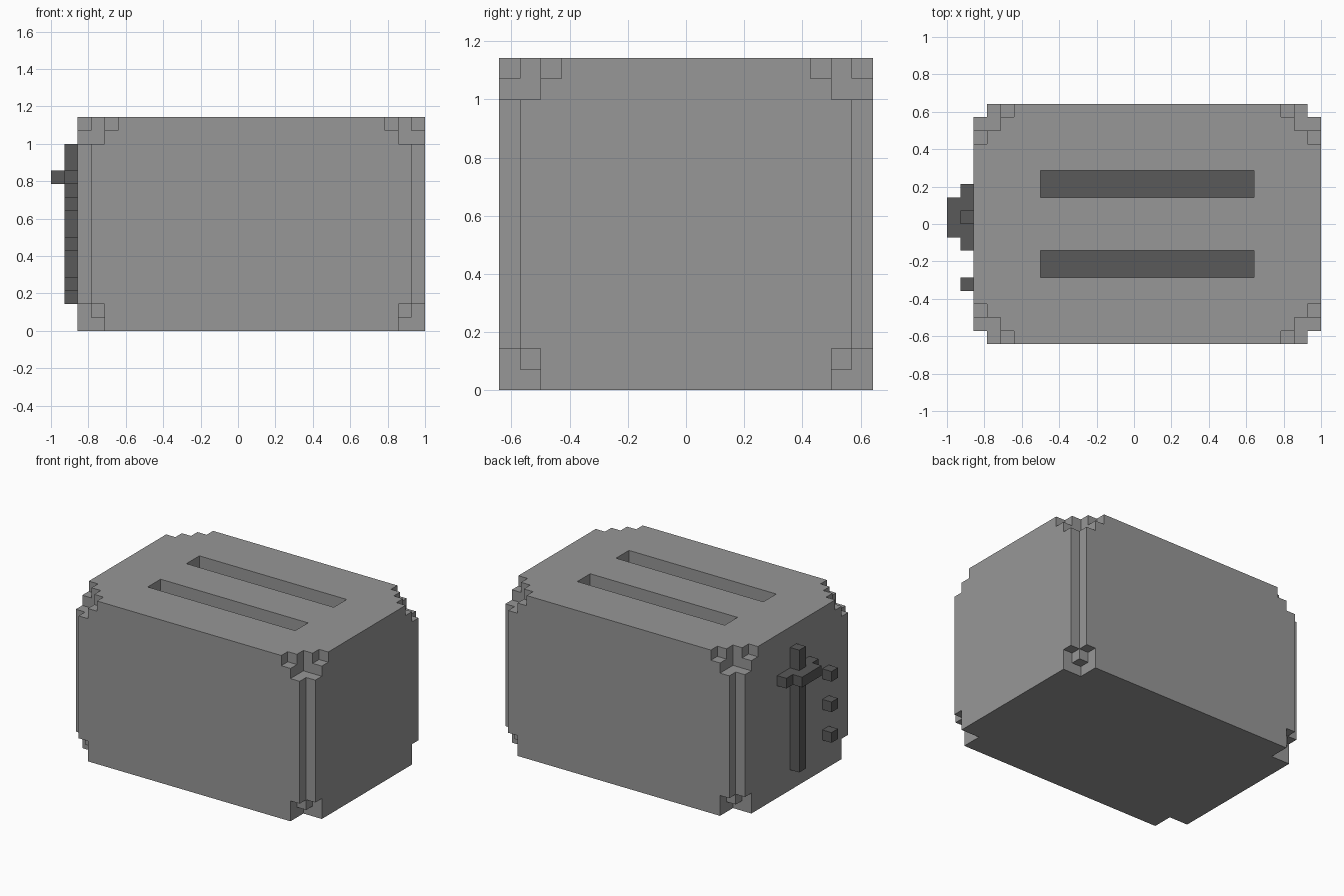
import bpy
import bmesh

if "Cube" in bpy.data.objects:
    bpy.data.objects.remove(bpy.data.objects["Cube"], do_unlink=True)

U = 2 / 28                    # edge of one block
NX, NY, NZ = 26, 18, 16       # body size in blocks
ORIGIN = (-12, -9, 0)         # low corner of the body in blocks
SLOT_FLOOR = 8                # first empty layer inside the slots


def material(name, value):
    mat = bpy.data.materials.new(name)
    colour = (value, value, value, 1)
    mat.use_nodes = True
    mat.diffuse_color = colour
    mat.node_tree.nodes["Principled BSDF"].inputs["Base Color"].default_value = colour
    return mat


body_grey = material("body grey", 0.31)
dark_grey = material("dark grey", 0.10)


def finish(name, bm, mats):
    mesh = bpy.data.meshes.new(name)
    bm.to_mesh(mesh)
    bm.free()
    for mat in mats:
        mesh.materials.append(mat)
    obj = bpy.data.objects.new(name, mesh)
    bpy.context.collection.objects.link(obj)
    return obj


def box(name, low, high):
    """Dark box between two corners given in blocks."""
    bm = bmesh.new()
    bmesh.ops.create_cube(bm, size=1)
    for v in bm.verts:
        v.co = [(h if c > 0 else l) * U for c, l, h in zip(v.co, low, high)]
    return finish(name, bm, [dark_grey])


def in_slot(i, j, k):
    return 5 <= i < 21 and j in (5, 6, 11, 12) and k >= SLOT_FLOOR


def solid(i, j, k):
    """Body block test: box minus slots and stepped corners."""
    if not (0 <= i < NX and 0 <= j < NY and 0 <= k < NZ) or in_slot(i, j, k):
        return False
    a, b = min(i, NX - 1 - i), min(j, NY - 1 - j)
    if a == 0 and b == 0:                       # notched upright edges
        return False
    if k < 2:                                   # lower corners keep an inner block
        return not (a < 2 and b < 2 and (a, b, k) != (1, 1, 1))
    c = NZ - 1 - k
    if c < 2 and a < 2 and b < 2:               # upper corner pockets
        return False
    return not (c == 0 and a + b == 2)          # small steps beside the pockets


# Body: outer faces of the block shape, merged into large flat faces
bm = bmesh.new()
corners = {}


def corner(p):
    if p not in corners:
        corners[p] = bm.verts.new([(c + o) * U for c, o in zip(p, ORIGIN)])
    return corners[p]


for i in range(NX):
    for j in range(NY):
        for k in range(NZ):
            if not solid(i, j, k):
                continue
            for axis in range(3):
                for side in (0, 1):
                    near = [i, j, k]
                    near[axis] += 2 * side - 1
                    if solid(*near):
                        continue
                    quad = []
                    for s, t in ((0, 0), (1, 0), (1, 1), (0, 1)):
                        p = [i, j, k]
                        p[axis] += side
                        p[(axis + 1) % 3] += s
                        p[(axis + 2) % 3] += t
                        quad.append(corner(tuple(p)))
                    face = bm.faces.new(quad if side else quad[::-1])
                    # slot floors are dark
                    face.material_index = int(axis == 2 and side == 1 and in_slot(*near))
bm.normal_update()
bmesh.ops.dissolve_limit(bm, angle_limit=0.01, verts=bm.verts[:], edges=bm.edges[:],
                         delimit={'MATERIAL'})
finish("body", bm, [body_grey, dark_grey])

# Lever on the right side: upright rail, cross arm and handle
box("lever_rail_lower", (-13, 0, 2), (-12, 1, 11))
box("lever_rail_upper", (-13, 0, 12), (-12, 1, 14))
box("lever_arm", (-13, -2, 11), (-12, 3, 12))
box("lever_handle", (-14, -1, 11), (-13, 2, 12))

# Three buttons beside the lever
for n, z in enumerate((3, 6, 9), 1):
    box(f"button_{n}", (-13, -5, z), (-12, -4, z + 1))
